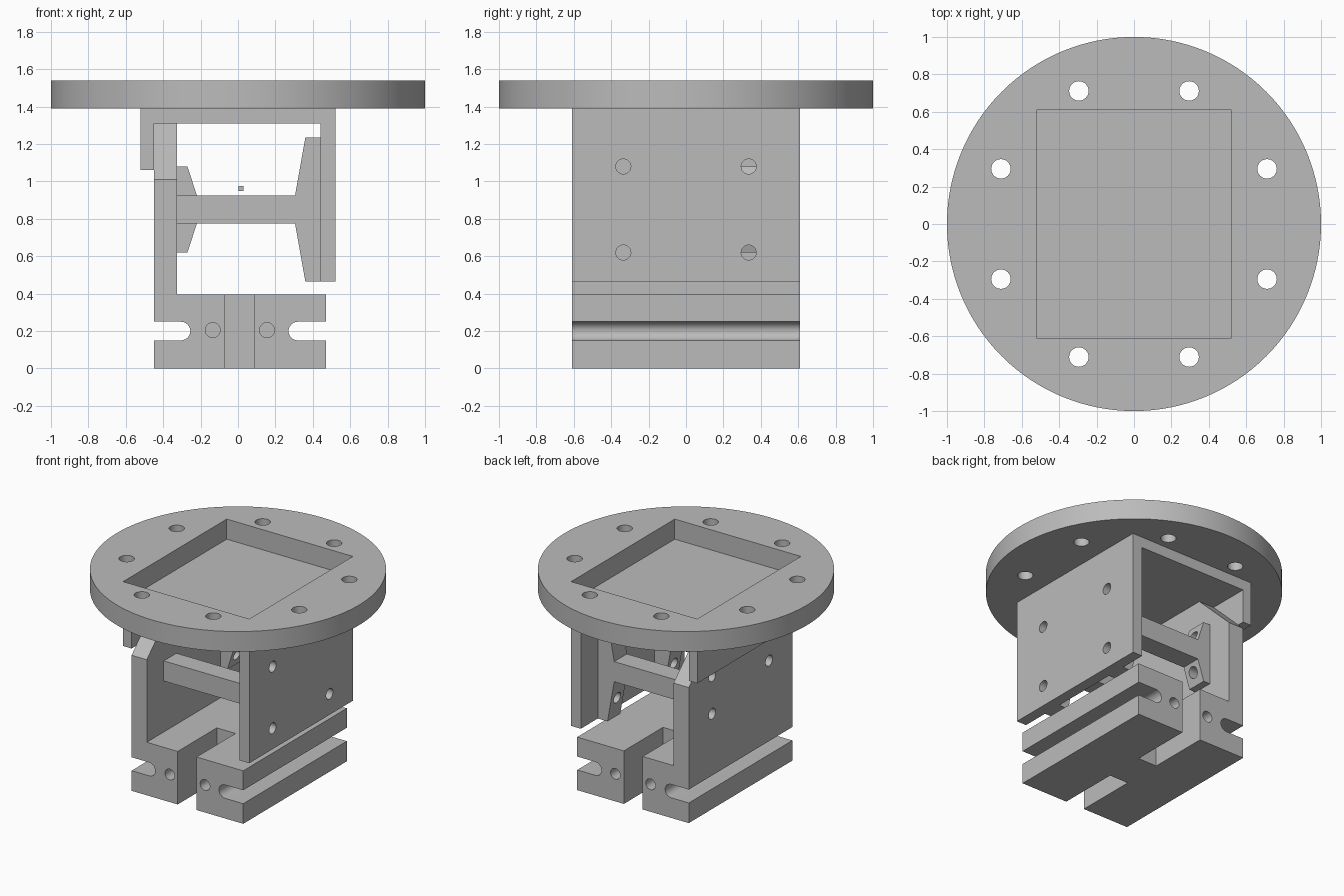
import bpy, bmesh, math
from mathutils import Matrix, Vector

cube = bpy.data.objects.get("Cube")
if cube:
    bpy.data.objects.remove(cube, do_unlink=True)

grey = bpy.data.materials.new("machined grey")
grey.use_nodes = True
grey.diffuse_color = (0.5, 0.5, 0.5, 1)
grey.node_tree.nodes["Principled BSDF"].inputs["Base Color"].default_value = (0.5, 0.5, 0.5, 1)

LENGTH = 0.61   # half length of the block along y
BAR_Y = 0.335   # centre line of the two cross bars
BAR_Z = 0.85
HOLE_R = 0.04


def make(name, bm):
    """Turn a bmesh into a grey object with sharp edges kept."""
    bmesh.ops.recalc_face_normals(bm, faces=bm.faces)
    mesh = bpy.data.meshes.new(name)
    bm.to_mesh(mesh)
    bm.free()
    mesh.materials.append(grey)
    obj = bpy.data.objects.new(name, mesh)
    bpy.context.collection.objects.link(obj)
    return obj


def prism(name, outline, axis, lo, hi):
    """Extrude an outline: (x, z) along y, or (y, z) along x."""
    bm = bmesh.new()
    place = (lambda p: (p[0], lo, p[1])) if axis == "y" else (lambda p: (lo, p[0], p[1]))
    face = bm.faces.new([bm.verts.new(place(p)) for p in outline])
    top = bmesh.ops.extrude_face_region(bm, geom=[face])["geom"]
    step = Vector((0, hi - lo, 0) if axis == "y" else (hi - lo, 0, 0))
    bmesh.ops.translate(bm, vec=step, verts=[v for v in top if isinstance(v, bmesh.types.BMVert)])
    return make(name, bm)


def add_box(bm, lo, hi):
    lo, hi = Vector(lo), Vector(hi)
    matrix = Matrix.Translation((lo + hi) / 2) @ Matrix.Diagonal((*(hi - lo), 1))
    bmesh.ops.create_cube(bm, size=1, matrix=matrix)


def add_rod(bm, centre, radius, depth, axis="Z", segments=32):
    turn = {"X": Matrix.Rotation(math.pi / 2, 4, "Y"),
            "Y": Matrix.Rotation(math.pi / 2, 4, "X"), "Z": Matrix()}[axis]
    bmesh.ops.create_cone(bm, cap_ends=True, segments=segments, radius1=radius,
                          radius2=radius, depth=depth, matrix=Matrix.Translation(centre) @ turn)


def cut(obj, bm):
    """Subtract the cutter shapes from the object and bake the result."""
    cutter = make("cutter", bm)
    cutter.hide_render = True
    mod = obj.modifiers.new("cut", "BOOLEAN")
    mod.operation, mod.solver, mod.object = "DIFFERENCE", "EXACT", cutter
    bpy.context.view_layer.update()
    graph = bpy.context.evaluated_depsgraph_get()
    baked = bpy.data.meshes.new_from_object(obj.evaluated_get(graph))
    obj.modifiers.clear()
    obj.data = baked
    bpy.data.objects.remove(cutter, do_unlink=True)


# Round top flange with a rectangular window and eight bolt holes
bm = bmesh.new()
add_rod(bm, (0, 0, 1.465), 1, 0.15, segments=128)
flange = make("round_flange", bm)
bm = bmesh.new()
add_box(bm, (-0.52, -LENGTH, 1.3), (0.52, LENGTH, 1.7))
for i in range(8):
    a = math.radians(22.5 + 45 * i)
    add_rod(bm, (0.77 * math.cos(a), 0.77 * math.sin(a), 1.465), 0.052, 0.5)
cut(flange, bm)

# Channel bracket under the flange: short left lip, long right plate
bracket = prism("channel_bracket", [
    (-0.52, 1.39), (-0.52, 1.06), (-0.45, 1.06), (-0.45, 1.31),
    (0.44, 1.31), (0.44, 0.465), (0.52, 0.465), (0.52, 1.39)], "y", -LENGTH, LENGTH)
bm = bmesh.new()
for y in (-BAR_Y, BAR_Y):
    for z in (0.62, 1.08):
        add_rod(bm, (0.48, y, z), HOLE_R, 0.3, "X")
cut(bracket, bm)

# Base block: round-ended side grooves, end slots and blind holes
def groove(edge, end, side):
    """Groove outline running from the top lip to the bottom lip."""
    pts = [(edge, 0.25)]
    for i in range(13):
        a = math.pi / 2 - math.pi * i / 12
        pts.append((end + side * 0.05 * math.cos(a), 0.2 + 0.05 * math.sin(a)))
    return pts + [(edge, 0.15)]

outline = [(-0.45, 0.395)] + groove(-0.45, -0.305, 1) + [(-0.45, 0), (0.47, 0)]
outline += groove(0.47, 0.32, -1)[::-1] + [(0.47, 0.395)]
base = prism("base_block", outline, "y", -LENGTH, LENGTH)
bm = bmesh.new()
for side in (-1, 1):
    ends = sorted((side * 0.15, side * 0.8))
    add_box(bm, (-0.07, ends[0], -0.2), (0.085, ends[1], 0.6))
    for x in (-0.135, 0.155):
        add_rod(bm, (x, side * LENGTH, 0.205), HOLE_R, 0.6, "Y")
cut(base, bm)

# Upright wall on the base, with both top corners cut off
wall = prism("upright_wall", [
    (-LENGTH, 0.395), (LENGTH, 0.395), (LENGTH, 1.01), (0.3, 1.31),
    (-0.3, 1.31), (-LENGTH, 1.01)], "x", -0.45, -0.325)
bm = bmesh.new()
for y, z in ((BAR_Y, 0.71), (BAR_Y, 0.99), (-BAR_Y, BAR_Z)):
    add_rod(bm, (-0.4, y, z), HOLE_R, 0.3, "X")
cut(wall, bm)

# Cross bars: wide foot on the plate, the back one also has a foot on the wall
for name, y, has_foot in (("front_cross_bar", -BAR_Y, False), ("back_cross_bar", BAR_Y, True)):
    upper = [(-0.325, 0.23), (-0.27, 0.23), (-0.22, 0.075)] if has_foot else [(-0.325, 0.075)]
    upper += [(0.305, 0.075), (0.36, 0.385), (0.44, 0.385)]
    outline = [(x, BAR_Z + h) for x, h in upper] + [(x, BAR_Z - h) for x, h in reversed(upper)]
    bar = prism(name, outline, "y", y - 0.075, y + 0.075)
    bm = bmesh.new()
    for z in (0.62, 1.08):
        add_rod(bm, (0.4, y, z), HOLE_R, 0.3, "X")
    for z in ((0.71, 0.99) if has_foot else (BAR_Z,)):
        add_rod(bm, (-0.3, y, z), HOLE_R, 0.2, "X")
    cut(bar, bm)

# Tiny marker block between the bars
bm = bmesh.new()
add_box(bm, (0.003, -0.013, 0.95), (0.029, 0.013, 0.976))
make("marker_block", bm)

# Smooth the round surfaces only
for obj in bpy.context.scene.objects:
    obj.select_set(obj.type == "MESH")
bpy.context.view_layer.objects.active = flange
bpy.ops.object.shade_smooth_by_angle(angle=math.radians(30))
